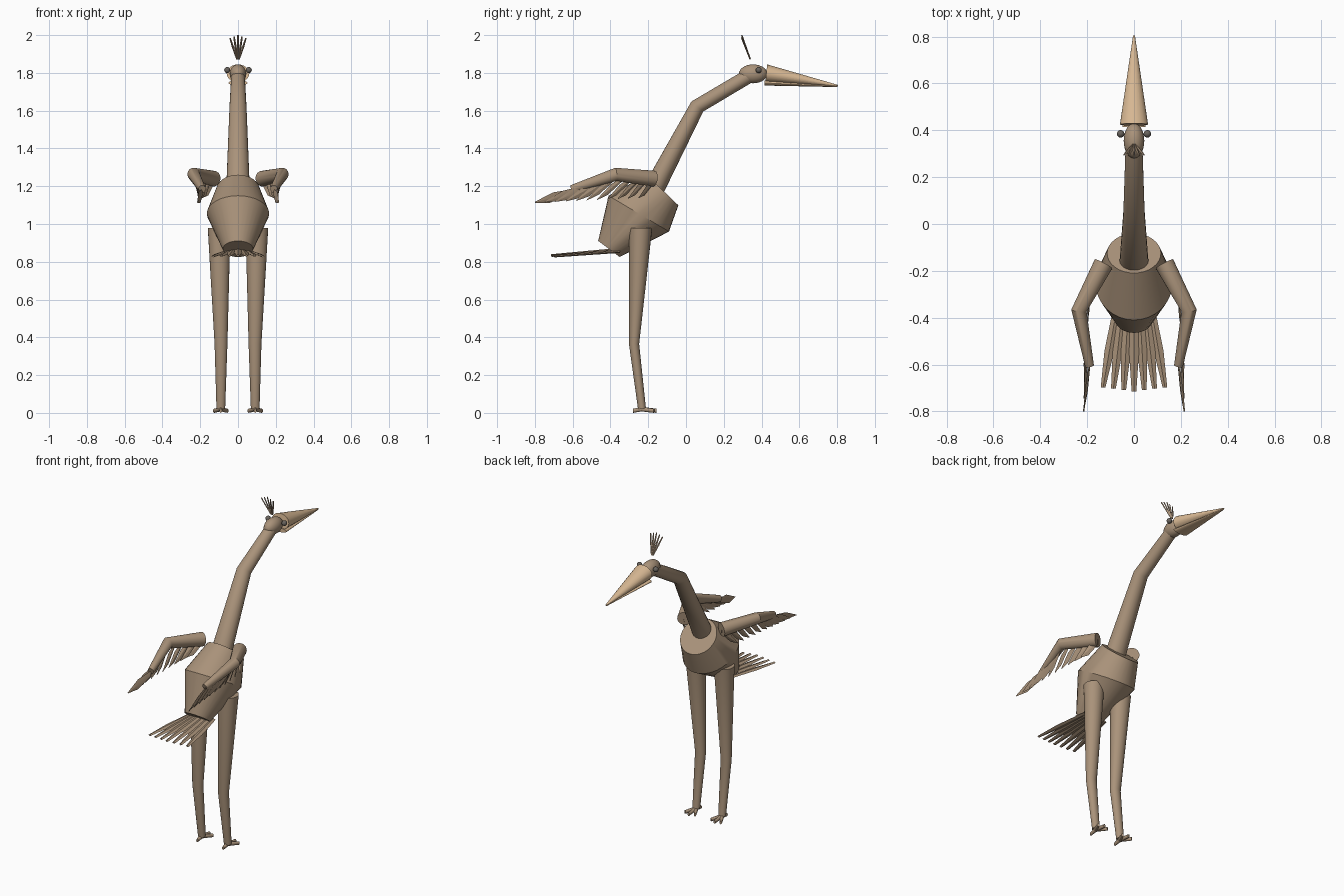
import bpy, bmesh, math
from mathutils import Vector

if "Cube" in bpy.data.objects:
    bpy.data.objects.remove(bpy.data.objects["Cube"])


def material(name, rgb):
    m = bpy.data.materials.new(name)
    m.diffuse_color = (*rgb, 1)
    m.use_nodes = True
    m.node_tree.nodes["Principled BSDF"].inputs["Base Color"].default_value = m.diffuse_color
    return m


TAN = material("tan plumage", (0.40, 0.29, 0.195))
HORN = material("pale horn", (0.70, 0.49, 0.30))
GREY = material("eye grey", (0.14, 0.125, 0.11))


def finish(name, bm, mat, angle=35):
    bmesh.ops.recalc_face_normals(bm, faces=bm.faces)
    me = bpy.data.meshes.new(name)
    bm.to_mesh(me)
    bm.free()
    me.materials.append(mat)
    ob = bpy.data.objects.new(name, me)
    bpy.context.collection.objects.link(ob)
    bpy.ops.object.select_all(action='DESELECT')
    ob.select_set(True)
    bpy.context.view_layer.objects.active = ob
    bpy.ops.object.shade_smooth_by_angle(angle=math.radians(angle))
    return ob


def loft(name, rings, mat=TAN, seg=24, side=None):
    """Capped tube; rings are (centre, half width, half height), optional normal."""
    bm = bmesh.new()
    pts = [Vector(r[0]) for r in rings]
    loops = []
    for i, r in enumerate(rings):
        a, b = pts[max(i - 1, 0)], pts[min(i + 1, len(pts) - 1)]
        n = Vector(r[3]).normalized() if len(r) > 3 else (b - a).normalized()
        u = Vector(side or (1, 0, 0))
        u = (u - n * u.dot(n)).normalized()
        v = n.cross(u)
        loops.append([bm.verts.new(pts[i] + u * r[1] * math.cos(t) + v * r[2] * math.sin(t))
                      for t in (2 * math.pi * k / seg for k in range(seg))])
    for p, q in zip(loops, loops[1:]):
        for k in range(seg):
            j = (k + 1) % seg
            bm.faces.new((p[k], p[j], q[j], q[k]))
    bm.faces.new(loops[0])
    bm.faces.new(loops[-1])
    return finish(name, bm, mat)


def ball(name, centre, radii, mat):
    bm = bmesh.new()
    bmesh.ops.create_uvsphere(bm, u_segments=24, v_segments=14, radius=1)
    for v in bm.verts:
        v.co = Vector(centre) + Vector(v.co[i] * radii[i] for i in range(3))
    return finish(name, bm, mat)


def blade(bm, base, tip, across, w0, w1, w2, thick):
    """Flat feather with widths at base, middle and tip."""
    base, tip, across = Vector(base), Vector(tip), Vector(across)
    n = (tip - base).cross(across).normalized() * thick / 2
    rows = []
    for f, w in ((0, w0), (0.55, w1), (1, w2)):
        c = base.lerp(tip, f)
        rows.append([bm.verts.new(c + across * s * w / 2 + n * d)
                     for s, d in ((-1, 0), (0, 1), (1, 0), (0, -1))])
    for p, q in zip(rows, rows[1:]):
        for k in range(4):
            j = (k + 1) % 4
            bm.faces.new((p[k], p[j], q[j], q[k]))
    bm.faces.new(rows[0])
    bm.faces.new(rows[-1])


# Barrel body tilted up towards the neck
loft("body", [((0, -0.408, 0.868), 0.08, 0.071, (0, 0.6, 0.8)),
              ((0, -0.25, 1.055), 0.165, 0.186, (0, 0.51, 0.86)),
              ((0, -0.125, 1.18), 0.115, 0.117, (0, 0.69, 0.72))], seg=32)

# Bent neck and head
loft("neck", [((0, -0.165, 1.195), 0.062, 0.055),
              ((0, 0.06, 1.622), 0.045, 0.041),
              ((0, 0.335, 1.785), 0.036, 0.038)])
ball("head", (0, 0.355, 1.795), (0.044, 0.075, 0.05), TAN)

# Beak halves
loft("upper_beak", [((0, 0.425, 1.797), 0.06, 0.048, (0, 1, -0.1)),
                    ((0, 0.805, 1.732), 0.004, 0.004)], HORN)
loft("lower_beak", [((0, 0.415, 1.747), 0.05, 0.014, (0, 1, 0)),
                    ((0, 0.80, 1.728), 0.004, 0.003)], HORN)

# Crest fan
bm = bmesh.new()
for i in range(-2, 3):
    blade(bm, (i * 0.003, 0.34, 1.872), (i * 0.021, 0.295, 2.0 - abs(i) * 0.008),
          (1, 0, 0), 0.007, 0.012, 0.008, 0.008)
finish("crest", bm, TAN)

# Tail fan of seven feathers over a thin web
bm = bmesh.new()
for i in range(-3, 4):
    drop = abs(i) * 0.005
    blade(bm, (i * 0.024, -0.35, 0.868 - drop),
          (i * 0.044, -0.715 + abs(i) * 0.006, 0.834 - drop / 3), (1, 0, 0), 0.03, 0.042, 0.02, 0.012)
finish("tail_feathers", bm, TAN, 20)

for s, label in ((1, "right"), (-1, "left")):
    # Eye
    ball("eye_" + label, (s * 0.057, 0.385, 1.815), (0.016, 0.016, 0.016), GREY)

    # Wing arm
    arm = [Vector((s * 0.13, -0.17, 1.24)), Vector((s * 0.235, -0.37, 1.263)),
           Vector((s * 0.19, -0.605, 1.185))]
    loft("wing_arm_" + label, [(arm[0], 0.042, 0.042), (arm[1], 0.035, 0.033),
                               (arm[2], 0.021, 0.019)], side=(0, 0, 1))

    # Overlapping flight feathers hanging behind the arm
    bm = bmesh.new()
    count = 11
    for i in range(count):
        t = i / (count - 1)
        p = arm[0].lerp(arm[1], t * 2) if t < 0.5 else arm[1].lerp(arm[2], t * 2 - 1)
        base = p - Vector((0, 0, 0.015))
        tip = Vector((s * (0.19 + 0.025 * t), -0.25 - 0.55 * t, 1.14 - 0.025 * t))
        blade(bm, base, tip, (s * 0.2, 0.25, 0.94), 0.03, 0.058, 0.006, 0.006)
    finish("wing_feathers_" + label, bm, TAN, 20)

    # Leg
    loft("leg_" + label, [((s * 0.10, -0.24, 0.978), 0.06, 0.061, (0, 0, -1)),
                          ((s * 0.09, -0.275, 0.365), 0.034, 0.027),
                          ((s * 0.091, -0.233, 0.022), 0.023, 0.021)])

    # Toes
    for k, (dx, dy) in enumerate(((-0.035, 0.065), (0, 0.08), (0.035, 0.065), (0, -0.045))):
        loft(f"toe_{label}_{k + 1}",
             [((s * 0.091, -0.235, 0.02), 0.013, 0.012, (dx, dy, 0)),
              ((s * 0.091 + dx, -0.235 + dy, 0.011), 0.007, 0.011, (dx, dy, 0))], seg=12)
